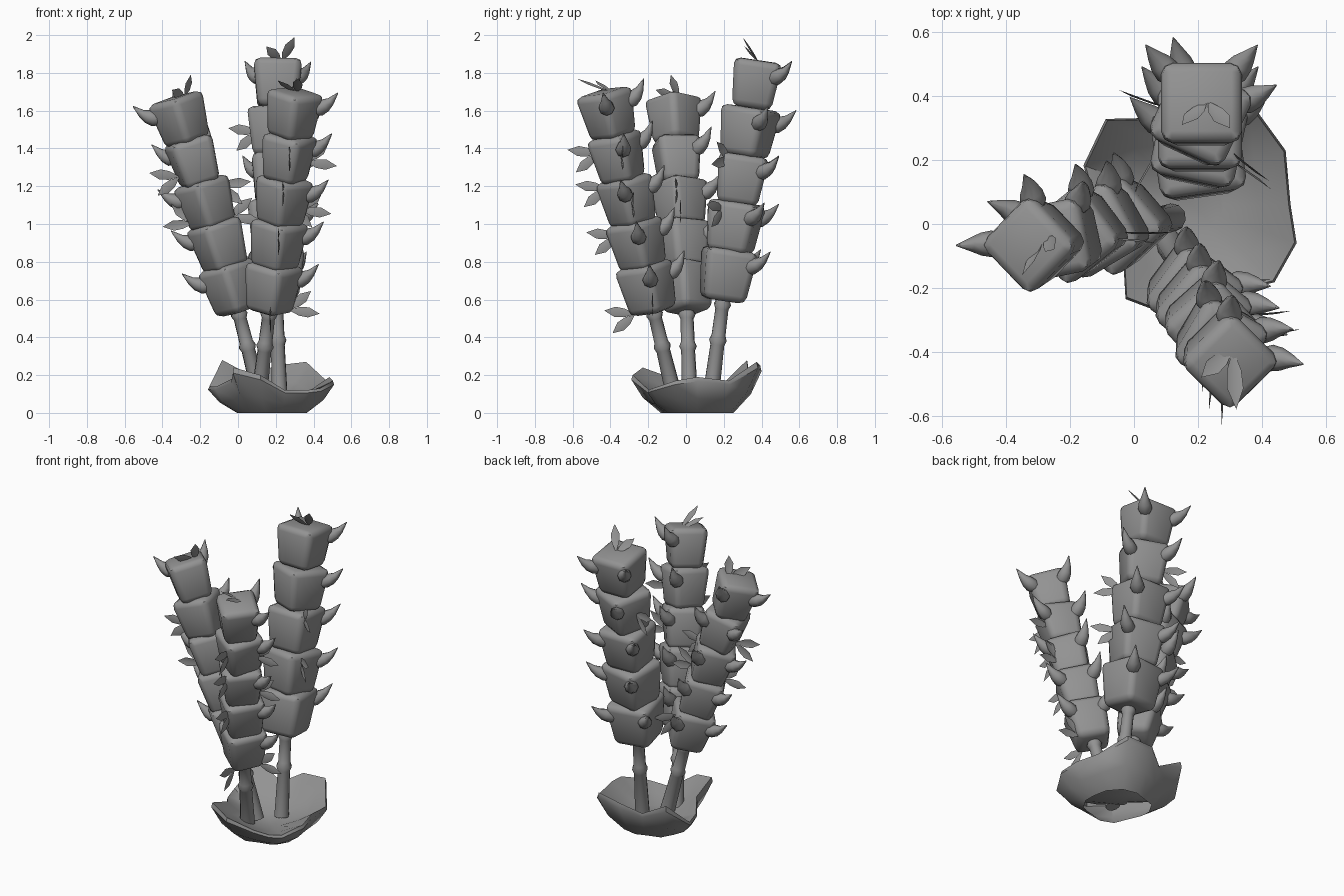
import bpy, bmesh, math
from mathutils import Vector, Matrix

if "Cube" in bpy.data.objects:
    bpy.data.objects.remove(bpy.data.objects["Cube"])

GREY = (0.29, 0.29, 0.29, 1)
grey = bpy.data.materials.new("plain_grey")
grey.use_nodes = True
grey.diffuse_color = GREY
grey.node_tree.nodes["Principled BSDF"].inputs["Base Color"].default_value = GREY


def finish(bm, name, angle=40):
    bmesh.ops.recalc_face_normals(bm, faces=bm.faces)
    me = bpy.data.meshes.new(name)
    bm.to_mesh(me)
    bm.free()
    me.materials.append(grey)
    ob = bpy.data.objects.new(name, me)
    bpy.context.collection.objects.link(ob)
    bpy.ops.object.select_all(action="DESELECT")
    ob.select_set(True)
    bpy.context.view_layer.objects.active = ob
    bpy.ops.object.shade_smooth_by_angle(angle=math.radians(angle))


def bridge(bm, a, b):
    n = len(a)
    for i in range(n):
        bm.faces.new((a[i], a[(i + 1) % n], b[(i + 1) % n], b[i]))


def tube(bm, centres, radii, sides):
    """Swept rings along a path; both ends closed."""
    rings = []
    for i, c in enumerate(centres):
        d = centres[min(i + 1, len(centres) - 1)] - centres[max(i - 1, 0)]
        rot = d.to_track_quat("Z", "Y")
        rings.append([bm.verts.new(c + rot @ Vector((
            radii[i] * math.cos(math.tau * k / sides),
            radii[i] * math.sin(math.tau * k / sides), 0))) for k in range(sides)])
    for a, b in zip(rings, rings[1:]):
        bridge(bm, a, b)
    bm.faces.new(rings[0])
    bm.faces.new(rings[-1])


def block(name, frame, half, height):
    """Rounded cube, narrower at its foot."""
    bm = bmesh.new()
    bmesh.ops.create_cube(bm, size=2)
    for v in bm.verts:
        s = half * (1 if v.co.z > 0 else 0.8)
        v.co = Vector((v.co.x * s, v.co.y * s, v.co.z * height / 2))
    bmesh.ops.bevel(bm, geom=bm.edges[:], offset=0.036, segments=2, profile=0.5,
                    affect="EDGES")
    bm.transform(frame)
    finish(bm, name, 50)


def thorn(name, frame, half, height, azimuth):
    """Plump horn that leaves a top corner and curls upward."""
    out = Vector((math.cos(azimuth), math.sin(azimuth), 0))
    path = [(0.9, -0.09), (1.15, -0.075), (1.4, -0.055), (1.62, -0.03), (1.9, 0.02)]
    pts = [frame @ (out * half * r + Vector((0, 0, height / 2 + z))) for r, z in path]
    bm = bmesh.new()
    tube(bm, pts, [0.03, 0.042, 0.036, 0.022, 0.002], 8)
    finish(bm, name, 60)


def leaf_pair(name, base, tips, width=0.054):
    """Two thin pointed blades that share a plane and a root."""
    spans = [t - base for t in tips]
    normal = spans[0].cross(spans[1]).normalized()
    for k, d in enumerate(spans):
        side = normal.cross(d).normalized() * width / 2
        bm = bmesh.new()
        spine = [bm.verts.new(base + d * t + normal * f)
                 for t, f in ((0, 0), (0.35, 0.006), (0.7, 0.006), (1, 0))]
        for s in (-1, 1):
            a = bm.verts.new(base + d * 0.35 + side * s * 0.85)
            b = bm.verts.new(base + d * 0.65 + side * s)
            bm.faces.new((spine[0], spine[1], a))
            bm.faces.new((spine[1], spine[2], b, a))
            bm.faces.new((spine[2], spine[3], b))
        finish(bm, f"{name}_{k}")


# Stalks: root, lowest and highest block centres, block size, growth per block downward,
# yaws from the top down, crown leaf tips, and leaf pairs (gap from the top, azimuth)
stalks = {
    "left": dict(
        root=(0.12, 0.02, 0.08), low=(-0.03, 0.0, 0.66), high=(-0.3, -0.06, 1.55),
        half=0.118, height=0.25, grow=0.01, yaws=(45, 12, 38, 30, 42),
        crown=((-0.25, -0.08, 1.79), (-0.35, -0.16, 1.71)),
        pairs=((1.35, 190), (2.45, 185), (1.55, -5), (2.3, 0), (3.6, 60))),
    "front": dict(
        root=(0.11, -0.06, 0.08), low=(0.18, -0.2, 0.66), high=(0.29, -0.41, 1.58),
        half=0.118, height=0.25, grow=0.01, yaws=(-45, -30, -48, -40, -36),
        crown=((0.32, -0.58, 1.77), (0.21, -0.48, 1.76)),
        pairs=((0.9, -88), (1.1, 5), (1.7, -92), (2.2, 5), (2.8, -90), (4.5, 0),
               (4.6, -88))),
    "back": dict(
        root=(0.22, 0.13, 0.08), low=(0.2, 0.213, 0.73), high=(0.21, 0.365, 1.74),
        half=0.13, height=0.255, grow=0.02, yaws=(0, -25, 0, -12, 8),
        crown=((0.3, 0.3, 1.99), (0.15, 0.31, 1.94)),
        pairs=((1, 160), (1.6, -38), (2.6, -35))),
}

for key, s in stalks.items():
    low, high, root = Vector(s["low"]), Vector(s["high"]), Vector(s["root"])
    lean = Vector((0, 0, 1)).rotation_difference(high - low).to_matrix().to_4x4()

    # Stem with raised joints
    bm = bmesh.new()
    ts = (0, 0.43, 0.47, 0.51, 0.72, 0.76, 0.8, 1)
    tube(bm, [root.lerp(low, t) for t in ts],
         [0.044, 0.037, 0.047, 0.037, 0.035, 0.046, 0.035, 0.035], 10)
    finish(bm, key + "_stem", 60)

    # Stacked blocks with two thorns each
    for i, yaw in enumerate(s["yaws"]):
        size = 1 + s["grow"] * i
        half, height = s["half"] * size, s["height"] * size
        frame = (Matrix.Translation(high.lerp(low, i / 4)) @ lean
                 @ Matrix.Rotation(math.radians(yaw), 4, "Z"))
        block(f"{key}_block_{i}", frame, half, height)
        for k, az in enumerate((45, 135)):
            thorn(f"{key}_thorn_{i}_{k}", frame, half, height, math.radians(az))

    # Leaves on the crown
    leaf_pair(key + "_crown_leaf", high + Vector((0.02, 0.02, s["height"] / 2 - 0.01)),
              [Vector(t) for t in s["crown"]])

    # Upright leaf pairs tucked between blocks
    for j, (gap, az) in enumerate(s["pairs"]):
        a = math.radians(az)
        out = Vector((math.cos(a), math.sin(a), 0))
        base = high.lerp(low, gap / 4) + out * s["half"] * 0.85
        flip = 1 if j % 2 else -1
        leaf_pair(f"{key}_leaf_{j}", base, [
            base + out * reach + Vector((0, 0, rise * flip))
            for reach, rise in ((0.165, -0.02), (0.12, 0.1))])

# Flared, petal-edged base: rim given as angle, radius, height
rim = ((0, .31, .19), (-20, .35, .17), (-43, .355, .13), (-55, .32, .12), (-75, .27, .12),
       (-100, .355, .20), (-125, .36, .24), (-150, .25, .18), (-180, .30, .14),
       (-200, .36, .14), (-225, .38, .28), (-250, .29, .19), (-272, .34, .25),
       (-300, .37, .27), (-330, .34, .17))
centre = Vector((0.18, 0.06, 0))
bm = bmesh.new()


def ring(inner, spread, floor, lift):
    return [bm.verts.new(centre + Vector((
        (inner + r * spread) * math.cos(math.radians(a)),
        (inner + r * spread) * math.sin(math.radians(a)), floor + z * lift)))
        for a, r, z in rim]


# Open underneath, with a raised floor inside
rings = [ring(*p) for p in ((0.1, 0.27, 0, 0), (0.08, 0.6, 0, 0.4), (0, 1, 0, 0.88),
                            (0, 0.98, 0, 1), (0.04, 0.55, 0.04, 0.45), (0.1, 0, 0.07, 0))]
for a, b in zip(rings, rings[1:]):
    bridge(bm, a, b)
bm.faces.new(rings[-1])
finish(bm, "petal_base", 45)
